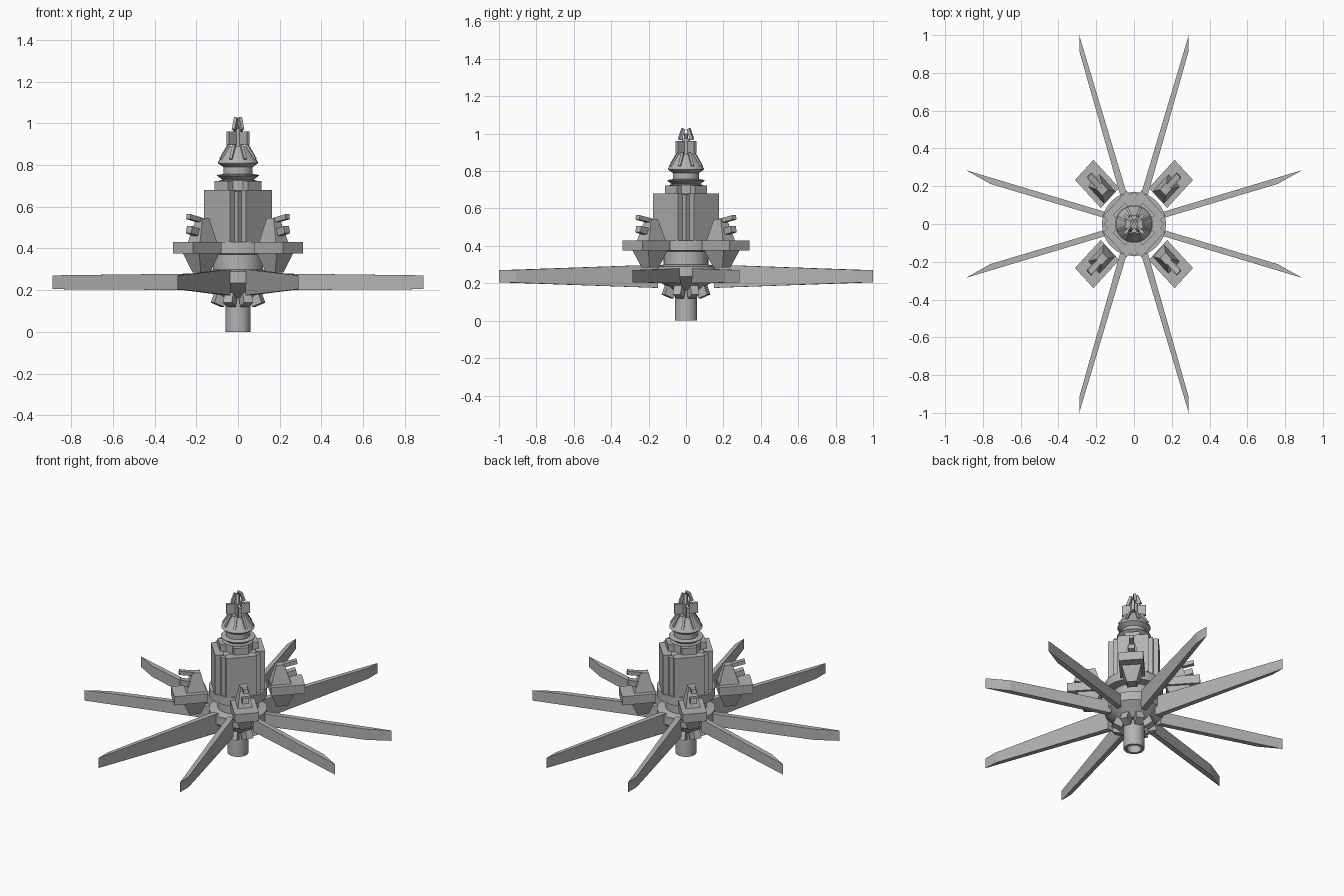
import bpy, bmesh, math
from mathutils import Matrix, Vector

if "Cube" in bpy.data.objects:
    bpy.data.objects.remove(bpy.data.objects["Cube"])

grey = bpy.data.materials.new("hull_grey")
grey.diffuse_color = (0.45, 0.45, 0.45, 1)
grey.use_nodes = True
grey.node_tree.nodes["Principled BSDF"].inputs["Base Color"].default_value = grey.diffuse_color


def finish(name, bm, smooth=False):
    bmesh.ops.recalc_face_normals(bm, faces=bm.faces)
    me = bpy.data.meshes.new(name)
    bm.to_mesh(me)
    bm.free()
    me.materials.append(grey)
    ob = bpy.data.objects.new(name, me)
    bpy.context.collection.objects.link(ob)
    if smooth:
        bpy.context.view_layer.objects.active = ob
        ob.select_set(True)
        bpy.ops.object.shade_smooth_by_angle(angle=math.radians(30))
        ob.select_set(False)
    return ob


def lathe(name, profile, sides=32):
    """Revolve (radius, z) points about z; closed where radius is 0."""
    bm = bmesh.new()
    vs = [bm.verts.new((r, 0, z)) for r, z in profile]
    es = [bm.edges.new(p) for p in zip(vs, vs[1:])]
    bmesh.ops.spin(bm, geom=vs + es, axis=(0, 0, 1), cent=(0, 0, 0),
                   steps=sides, angle=math.tau, use_duplicate=False)
    bmesh.ops.remove_doubles(bm, verts=bm.verts, dist=1e-5)
    return finish(name, bm, True)


def loft(bm, low, high):
    """Solid between two matching rings of points."""
    a = [bm.verts.new(p) for p in low]
    b = [bm.verts.new(p) for p in high]
    n = len(a)
    bm.faces.new(a[::-1])
    bm.faces.new(b)
    for i in range(n):
        bm.faces.new((a[i], a[(i + 1) % n], b[(i + 1) % n], b[i]))


def frustum(bm, x0, x1, w, z0, X0, X1, W, z1):
    """Tapered box along +x: bottom rectangle to top rectangle."""
    ring = lambda p, q, h, z: [(p, -h, z), (q, -h, z), (q, h, z), (p, h, z)]
    loft(bm, ring(x0, x1, w / 2, z0), ring(X0, X1, W / 2, z1))


def beam(bm, p, q, w, t):
    """Rectangular bar from p to q in the xz plane, w across y, t thick."""
    p, q = Vector(p), Vector(q)
    d = (q - p).normalized()
    n = Vector((-d.z, 0, d.x)) * t / 2
    y = Vector((0, w / 2, 0))
    ring = lambda c: [c - n - y, c + n - y, c + n + y, c - n + y]
    loft(bm, ring(p), ring(q))


def around(name, angles, build, sx=1.0):
    """Build a part pointing along +x, repeat it at each angle (degrees)."""
    for i, a in enumerate(angles):
        bm = bmesh.new()
        build(bm)
        bm.transform(Matrix.Diagonal((sx, 1, 1, 1)) @ Matrix.Rotation(math.radians(a), 4, 'Z'))
        finish(f"{name}_{i + 1}", bm)


DIAG = (45, 135, 225, 315)
EIGHT = [22.5 + 45 * i for i in range(8)]

# lower docking tube, hollow at the bottom
lathe("docking_tube", [(0, 0.06), (0.042, 0.06), (0.042, 0), (0.06, 0), (0.06, 0.2), (0, 0.2)])

# hub carrying the blades, neck and pod ring
lathe("blade_hub", [(0, 0.165), (0.085, 0.165), (0.17, 0.235), (0.17, 0.29),
                    (0.12, 0.3), (0.12, 0.37), (0.17, 0.375), (0.17, 0.43), (0, 0.43)])

# clamps hanging under the hub
around("hub_clamp", EIGHT, lambda bm: beam(bm, (0.075, 0, 0.21), (0.107, 0, 0.13), 0.045, 0.055))


# long blades, in mirrored pairs
def blade(name, plan, root, tip, root_r):
    for sx in (1, -1):
        for sy in (1, -1):
            bm = bmesh.new()
            low, high = [], []
            for i, (x, y) in enumerate(plan):
                t = (math.hypot(x, y) - root_r) / (1 - root_r)
                t = min(max(t, 0), 1)
                low.append((x * sx, y * sy, root[0] + (tip[0] - root[0]) * t))
                high.append((x * sx, y * sy, root[1] + (tip[1] - root[1]) * t))
            loft(bm, low, high)
            finish(f"{name}_{'r' if sx > 0 else 'l'}_{'b' if sy > 0 else 'f'}", bm)


blade("long_blade", [(0.035, 0.15), (0.072, 0.15), (0.288, 0.91), (0.29, 1.0)],
      (0.175, 0.3), (0.205, 0.27), 0.15)
blade("side_blade", [(0.15, 0.03), (0.76, 0.212), (0.89, 0.285), (0.15, 0.063)],
      (0.2, 0.28), (0.205, 0.27), 0.15)

# main body: square core with four thick diagonal panels
around("body_core", (45,), lambda bm: frustum(bm, -0.122, 0.122, 0.244, 0.43,
                                              -0.122, 0.122, 0.244, 0.675), 0.92)
around("body_panel", DIAG, lambda bm: frustum(bm, 0.1, 0.155, 0.19, 0.43,
                                              0.1, 0.155, 0.19, 0.68), 0.92)


# weapon pods on the diagonals
def pod_base(bm):
    frustum(bm, 0.195, 0.405, 0.15, 0.375, 0.195, 0.405, 0.15, 0.43)
    frustum(bm, 0.235, 0.305, 0.06, 0.285, 0.2, 0.345, 0.12, 0.375)


def pod_turret(bm):
    frustum(bm, 0.2, 0.325, 0.09, 0.43, 0.235, 0.285, 0.045, 0.545)


def pod_barrels(bm):
    beam(bm, (0.25, 0, 0.53), (0.365, 0, 0.552), 0.03, 0.024)
    beam(bm, (0.28, 0, 0.47), (0.36, 0, 0.49), 0.04, 0.035)


around("pod_base", DIAG, pod_base, 0.92)
around("pod_turret", DIAG, pod_turret, 0.92)
around("pod_barrels", DIAG, pod_barrels, 0.92)

# stepped spire with flared rims and cone
lathe("spire", [(0, 0.67), (0.09, 0.67), (0.09, 0.725), (0.075, 0.73), (0.1, 0.748),
                (0.1, 0.752), (0.07, 0.757), (0.07, 0.79), (0.096, 0.808), (0.096, 0.814),
                (0.045, 0.89), (0.022, 0.89), (0.022, 0.975), (0, 0.975)])
around("collar_block", DIAG, lambda bm: frustum(bm, 0.07, 0.113, 0.09, 0.675,
                                                0.07, 0.113, 0.09, 0.722))

# ribs lying on the cone
around("cone_rib", EIGHT, lambda bm: beam(bm, (0.088, 0, 0.826), (0.045, 0, 0.895), 0.014, 0.016))

# mast fins
around("mast_fin", DIAG, lambda bm: frustum(bm, 0.015, 0.07, 0.018, 0.895,
                                            0.015, 0.07, 0.018, 0.96))

# crown of prongs leaning together at the tip
around("tip_prong", (60, 120, 240, 300),
       lambda bm: beam(bm, (0.038, 0, 0.968), (0.016, 0, 1.026), 0.016, 0.018))
lathe("tip_core", [(0, 0.97), (0.012, 0.97), (0.012, 1.0), (0, 1.0)], 8)
